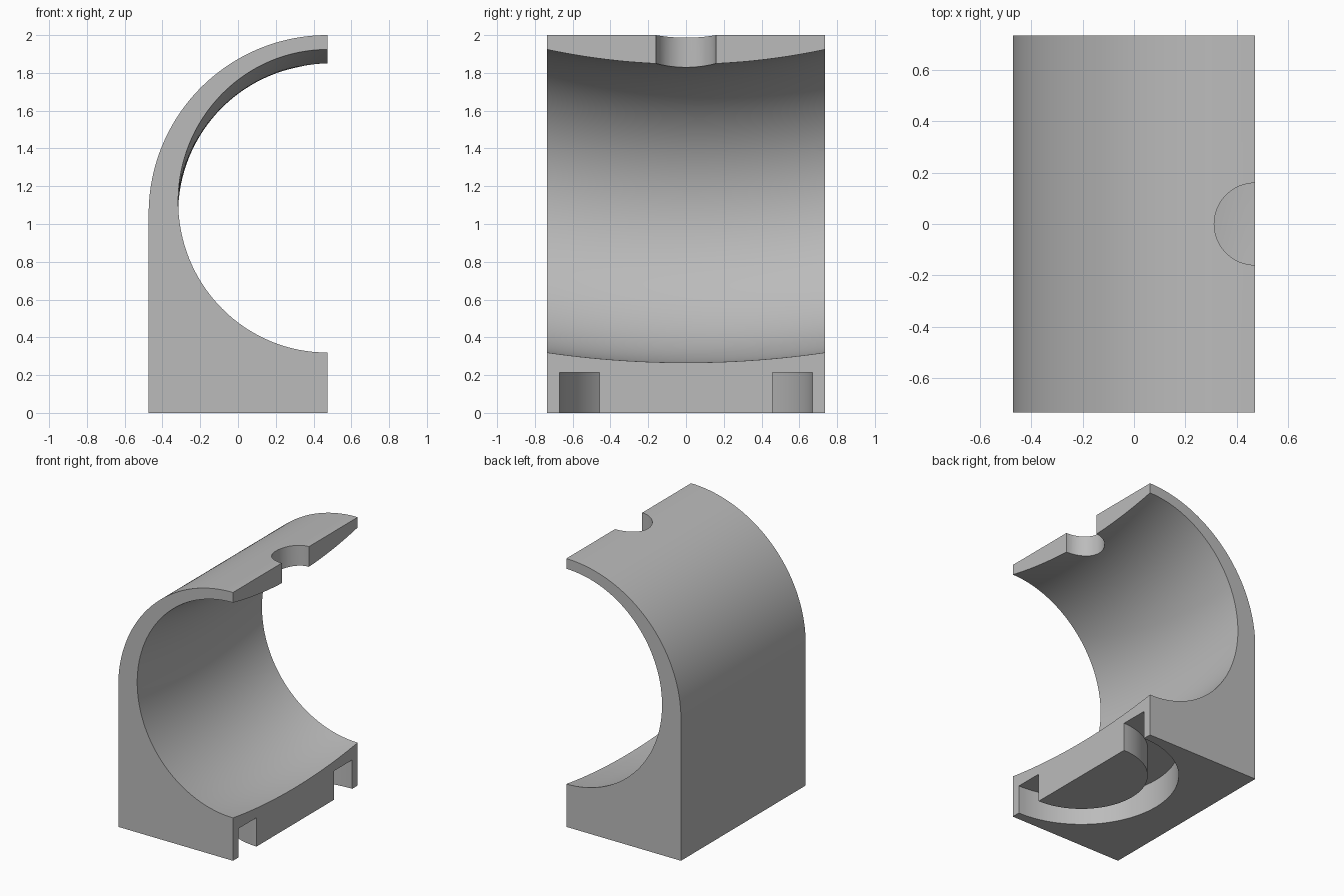
import bpy, bmesh, math
from mathutils import Vector, Matrix

cube = bpy.data.objects.get("Cube")
if cube:
    bpy.data.objects.remove(cube, do_unlink=True)

HALF_X, HALF_Y, TOP = 0.473, 0.735, 2.0
OUTER = 2 * HALF_X            # radius of the rounded back
BORE, BORE_Z = 0.79, 1.056    # cradle bore radius and mid height
SWEEP = 4.3                   # bend radius of the bore
RING_OUT, RING_IN, RING_TOP = 0.67, 0.457, 0.215
HOLE = 0.16

grey = bpy.data.materials.new("grey")
grey.use_nodes = True
colour = (0.5, 0.5, 0.5, 1)
grey.diffuse_color = colour
grey.node_tree.nodes["Principled BSDF"].inputs["Base Color"].default_value = colour


def make_object(name, bm):
    bmesh.ops.recalc_face_normals(bm, faces=bm.faces)
    mesh = bpy.data.meshes.new(name)
    bm.to_mesh(mesh)
    bm.free()
    mesh.materials.append(grey)
    obj = bpy.data.objects.new(name, mesh)
    bpy.context.collection.objects.link(obj)
    return obj


def polygon(bm, points):
    return bm.faces.new([bm.verts.new(p) for p in points])


def circle(radius, centre, count):
    return [Vector(centre) + radius * Vector((math.cos(a), 0, math.sin(a)))
            for a in (math.tau * i / count for i in range(count))]


# Body: flat base and back, quarter-round shoulder
bm = bmesh.new()
profile = [(HALF_X, -HALF_Y, 0), (-HALF_X, -HALF_Y, 0)]
for i in range(65):
    a = math.pi - math.pi / 2 * i / 64
    profile.append((HALF_X + OUTER * math.cos(a), -HALF_Y,
                    TOP - OUTER + OUTER * math.sin(a)))
face = polygon(bm, profile)
ext = bmesh.ops.extrude_face_region(bm, geom=[face])
bmesh.ops.translate(bm, vec=(0, 2 * HALF_Y, 0),
                    verts=[v for v in ext["geom"] if isinstance(v, bmesh.types.BMVert)])
body = make_object("cradle_body", bm)

# Bore cutter: circle swept along a gentle upward arc
bm = bmesh.new()
face = polygon(bm, circle(BORE, (HALF_X, 0, BORE_Z), 128))
pivot = Vector((HALF_X, 0, BORE_Z + SWEEP))
swing = math.radians(14)
bmesh.ops.rotate(bm, cent=pivot, matrix=Matrix.Rotation(-swing, 3, "X"), verts=bm.verts)
bmesh.ops.spin(bm, geom=[face], cent=pivot, axis=(1, 0, 0), angle=2 * swing, steps=40)
bore = make_object("bore_cutter", bm)

# Ring groove cutter under the base
bm = bmesh.new()
face = polygon(bm, [(HALF_X + r, 0, z) for r, z in
                    ((RING_IN, -0.1), (RING_OUT, -0.1), (RING_OUT, RING_TOP), (RING_IN, RING_TOP))])
edges = list(face.edges)
bmesh.ops.delete(bm, geom=[face], context="FACES_ONLY")
bmesh.ops.spin(bm, geom=edges, cent=(HALF_X, 0, 0), axis=(0, 0, 1),
               angle=math.tau, steps=96, use_merge=True)
bmesh.ops.remove_doubles(bm, verts=bm.verts, dist=0.0001)
groove = make_object("groove_cutter", bm)

# Notch cutter through the upper lip
bm = bmesh.new()
bmesh.ops.create_cone(bm, cap_ends=True, segments=64, radius1=HOLE, radius2=HOLE, depth=0.8,
                      matrix=Matrix.Translation((HALF_X, 0, TOP)))
notch = make_object("notch_cutter", bm)

# Cut the body, then drop the cutters
bpy.context.view_layer.objects.active = body
for cutter in (bore, groove, notch):
    mod = body.modifiers.new(cutter.name, "BOOLEAN")
    mod.operation, mod.solver, mod.object = "DIFFERENCE", "EXACT", cutter
    bpy.ops.object.modifier_apply(modifier=mod.name)
    bpy.data.objects.remove(cutter, do_unlink=True)

# One material slot, smooth curves with crisp edges
while len(body.data.materials) > 1:
    body.data.materials.pop()
bpy.ops.object.select_all(action="DESELECT")
body.select_set(True)
bpy.ops.object.shade_smooth_by_angle(angle=math.radians(30))
